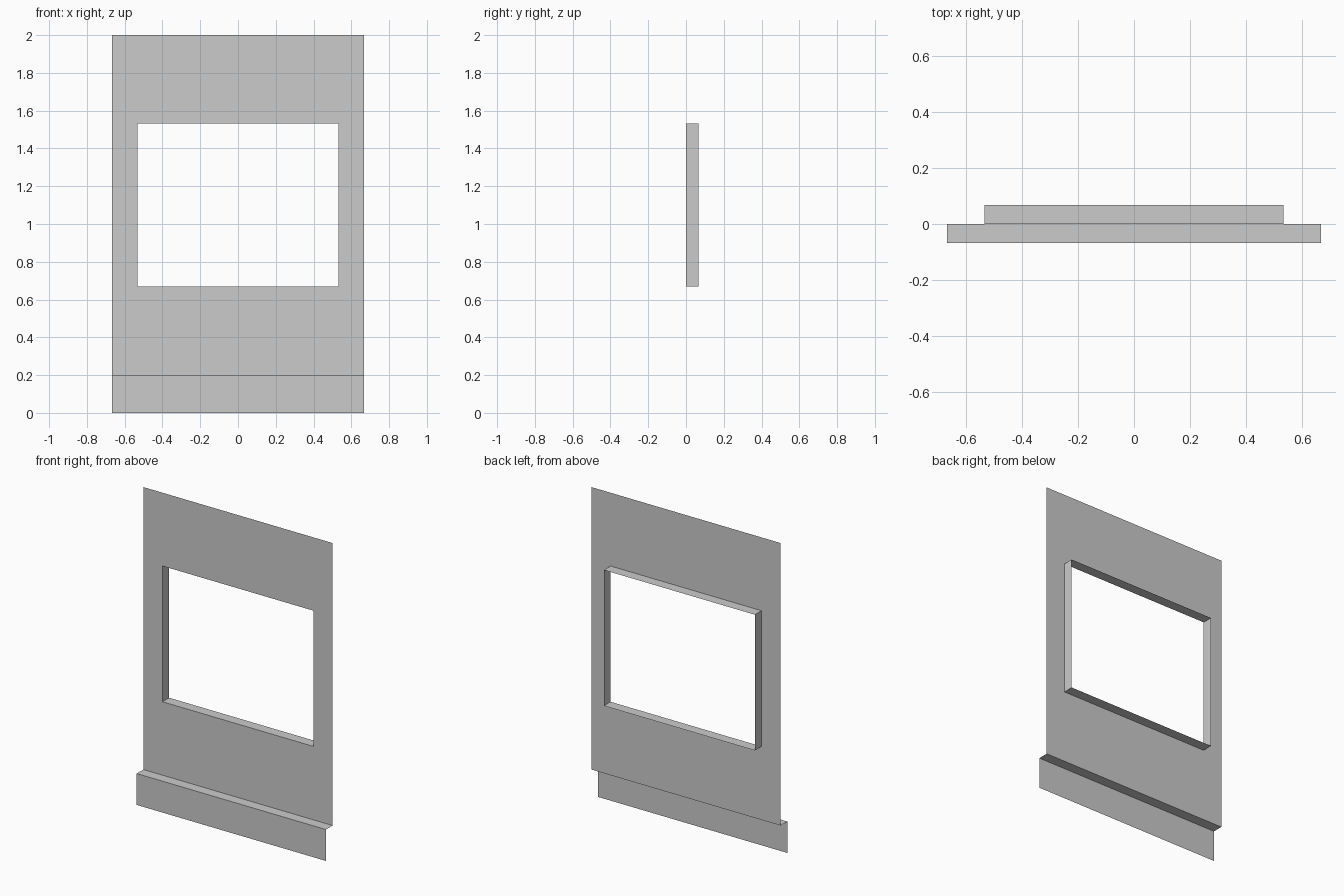
import bpy

if "Cube" in bpy.data.objects:
    bpy.data.objects.remove(bpy.data.objects["Cube"])

W, TOP, BASE, D = 0.667, 2.0, 0.2, 0.067   # half width, heights, step depth
OW, OLO, OHI = 0.532, 0.668, 1.533         # window opening


def rect(half_w, lo, hi, y):
    return [(-half_w, y, lo), (half_w, y, lo), (half_w, y, hi), (-half_w, y, hi)]


def strip(name, loops, closed):
    """Skin consecutive point loops with quads."""
    n = len(loops[0])
    verts = [p for loop in loops for p in loop]
    faces = []
    for k in range(len(loops) - 1):
        a, b = k * n, (k + 1) * n
        for i in range(n if closed else n - 1):
            j = (i + 1) % n
            faces.append((a + i, a + j, b + j, b + i))
    mesh = bpy.data.meshes.new(name)
    mesh.from_pydata(verts, [], faces)
    mesh.update()
    obj = bpy.data.objects.new(name, mesh)
    bpy.context.collection.objects.link(obj)
    return obj


outer = rect(W, BASE, TOP, 0)
opening = rect(OW, OLO, OHI, 0)

# Flat wall sheet around the window opening
strip("wall_panel", [outer, opening], True)

# Window lining running back from the opening
strip("window_reveal", [opening, rect(OW, OLO, OHI, D)], True)

# Projecting base: front face and the ledge on top of it
profile = [(-D, 0), (-D, BASE), (0, BASE)]
strip("base_plinth", [[(-W, y, z), (W, y, z)] for y, z in profile], False)
